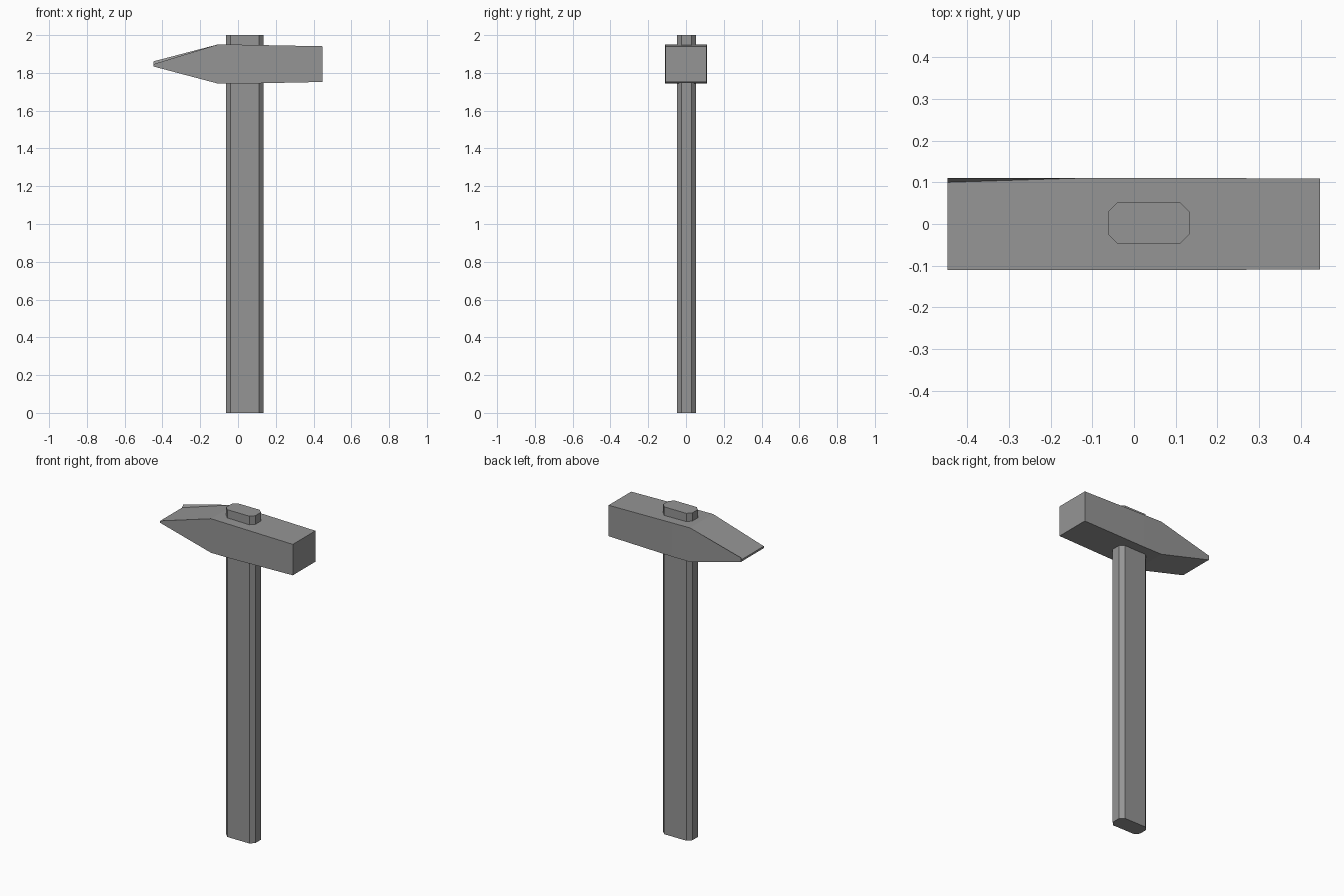
import bpy
import bmesh

cube = bpy.data.objects.get("Cube")
if cube:
    bpy.data.objects.remove(cube, do_unlink=True)

grey = bpy.data.materials.new("plain grey")
grey.use_nodes = True
colour = (0.3, 0.3, 0.3, 1)
grey.diffuse_color = colour
grey.node_tree.nodes["Principled BSDF"].inputs["Base Color"].default_value = colour


def loft(name, rings):
    """Skin a closed solid through rings with equal point counts."""
    bm = bmesh.new()
    loops = [[bm.verts.new(p) for p in ring] for ring in rings]
    n = len(loops[0])
    for a, b in zip(loops, loops[1:]):
        for i in range(n):
            j = (i + 1) % n
            bm.faces.new((a[i], a[j], b[j], b[i]))
    bm.faces.new(loops[0])
    bm.faces.new(loops[-1])
    bmesh.ops.recalc_face_normals(bm, faces=bm.faces)
    return finish(name, bm)


def finish(name, bm):
    mesh = bpy.data.meshes.new(name)
    bm.to_mesh(mesh)
    bm.free()
    mesh.materials.append(grey)
    obj = bpy.data.objects.new(name, mesh)
    bpy.context.collection.objects.link(obj)
    return obj


# Handle: straight bar with chamfered corners
x0, x1, y0, y1, c = -0.063, 0.134, -0.048, 0.053, 0.024
outline = [(x0 + c, y0), (x1 - c, y0), (x1, y0 + c), (x1, y1 - c),
           (x1 - c, y1), (x0 + c, y1), (x0, y1 - c), (x0, y0 + c)]
loft("handle", [[(x, y, z) for x, y in outline] for z in (0, 2)])

# Head: wedge tip, full-height middle, slightly tapered striking end
sections = [(-0.448, 0.111, 1.834, 1.846), (-0.105, 0.111, 1.743, 1.951),
            (0.02, 0.111, 1.743, 1.949), (0.447, 0.109, 1.752, 1.941)]
loft("head", [[(x, -w, lo), (x, w, lo), (x, w, hi), (x, -w, hi)]
              for x, w, lo, hi in sections])

# Thin raised sliver along the back edge of the wedge
bm = bmesh.new()
corners = [(-0.448, 0.1, 1.846), (-0.448, 0.111, 1.846),
           (-0.448, 0.111, 1.861), (-0.105, 0.111, 1.951)]
v = [bm.verts.new(p) for p in corners]
for skip in v:
    bm.faces.new([p for p in v if p is not skip])
bmesh.ops.recalc_face_normals(bm, faces=bm.faces)
finish("wedge_sliver", bm)
